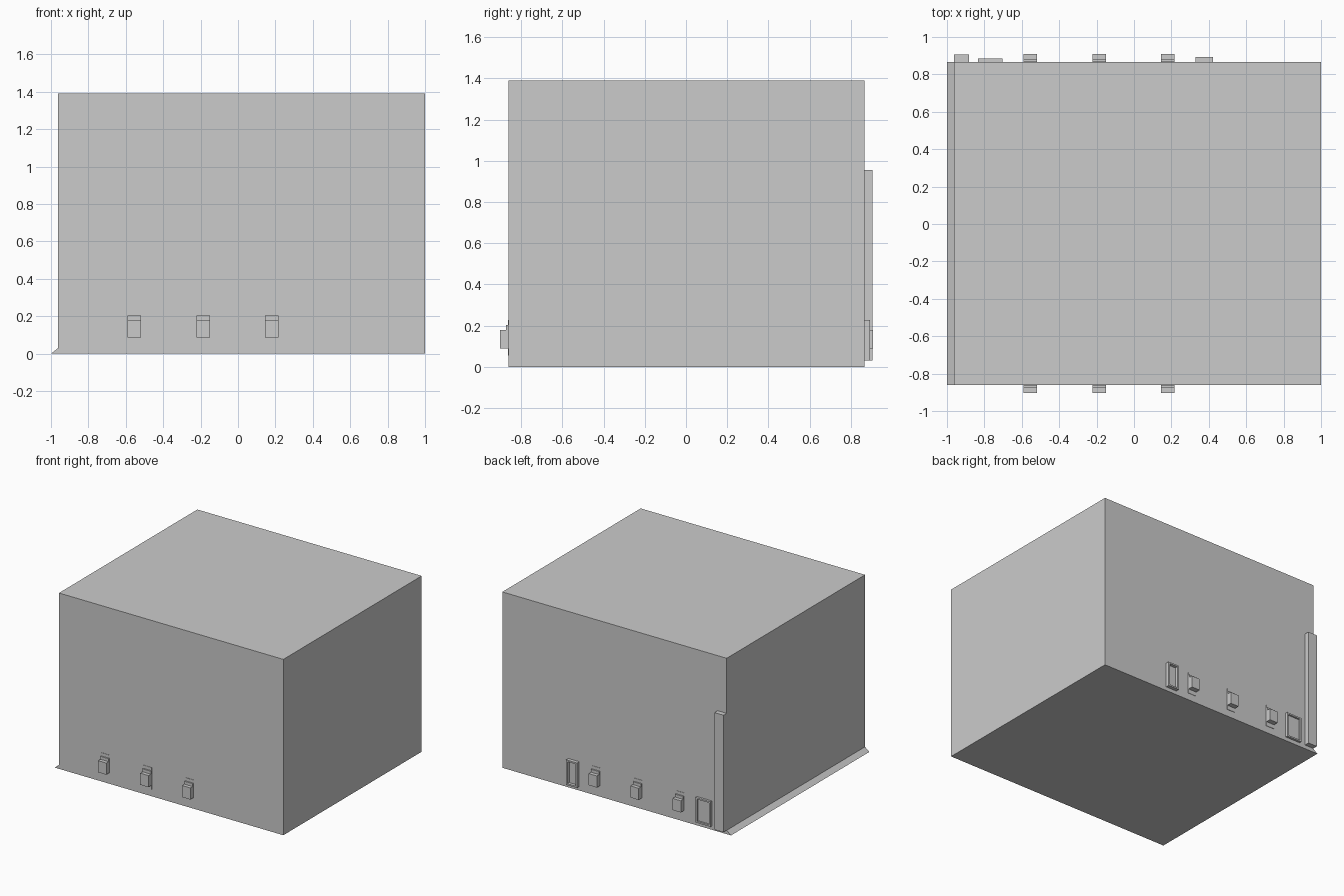
import bpy, bmesh

if "Cube" in bpy.data.objects:
    bpy.data.objects.remove(bpy.data.objects["Cube"])

FRONT, BACK = -0.862, 0.866


def mesh_object(name, verts, faces):
    mesh = bpy.data.meshes.new(name)
    mesh.from_pydata(verts, [], faces)
    bm = bmesh.new()
    bm.from_mesh(mesh)
    bmesh.ops.recalc_face_normals(bm, faces=bm.faces)
    bm.to_mesh(mesh)
    bm.free()
    obj = bpy.data.objects.new(name, mesh)
    bpy.context.collection.objects.link(obj)
    return obj


def extrude_y(name, profile, y0, y1):
    """Extrude an x/z outline along y."""
    n = len(profile)
    verts = [(x, y, z) for y in (y0, y1) for x, z in profile]
    faces = [tuple(range(n)), tuple(range(n, 2 * n))]
    faces += [(i, (i + 1) % n, n + (i + 1) % n, n + i) for i in range(n)]
    return mesh_object(name, verts, faces)


def extrude_x(name, profile, x0, x1):
    """Extrude a y/z outline along x."""
    n = len(profile)
    verts = [(x, y, z) for x in (x0, x1) for y, z in profile]
    faces = [tuple(range(n)), tuple(range(n, 2 * n))]
    faces += [(i, (i + 1) % n, n + (i + 1) % n, n + i) for i in range(n)]
    return mesh_object(name, verts, faces)


def box(name, x0, x1, y0, y1, z0, z1):
    return extrude_y(name, [(x0, z0), (x1, z0), (x1, z1), (x0, z1)], y0, y1)


def door(name, x0, x1, depth):
    """Projecting open frame with the door leaf set back inside."""
    z0, z1, t = 0.03, 0.228, 0.012
    y0, y1 = BACK - 0.01, depth
    box(name + "_left_jamb", x0, x0 + t, y0, y1, z0, z1)
    box(name + "_right_jamb", x1 - t, x1, y0, y1, z0, z1)
    box(name + "_head", x0 + t, x1 - t, y0, y1, z1 - t, z1)
    box(name + "_sill", x0 + t, x1 - t, y0, y1, z0, z0 + t)
    box(name + "_leaf", x0 + t, x1 - t, y0, BACK + 0.004, z0 + t, z1 - t)


# Main building body with the sloped kerb along its left foot
extrude_y("building_body",
          [(-1.0, 0), (1.0, 0), (1.0, 1.39), (-0.962, 1.39), (-0.962, 0.03)],
          FRONT, BACK)

# Three stepped window boxes on the front, repeated on the back
for side, wall, sign in (("front", FRONT, -1), ("back", BACK, 1)):
    steps = [(-0.01, 0.055), (0.003, 0.055), (0.003, 0.088), (0.042, 0.088),
             (0.042, 0.18), (0.013, 0.18), (0.013, 0.203), (0.003, 0.203),
             (0.003, 0.228), (-0.01, 0.228)]
    outline = [(wall + sign * d, z) for d, z in steps]
    for i, x in enumerate((-0.555, -0.186, 0.18)):
        extrude_x(f"{side}_window_box_{i + 1}", outline, x - 0.036, x + 0.036)

# Two doors on the back
door("wide_door", -0.834, -0.702, 0.884)
door("narrow_door", 0.328, 0.423, 0.894)

# Tall chimney post at the back left corner
box("corner_post", -0.962, -0.883, BACK - 0.01, 0.906, 0.03, 0.955)
